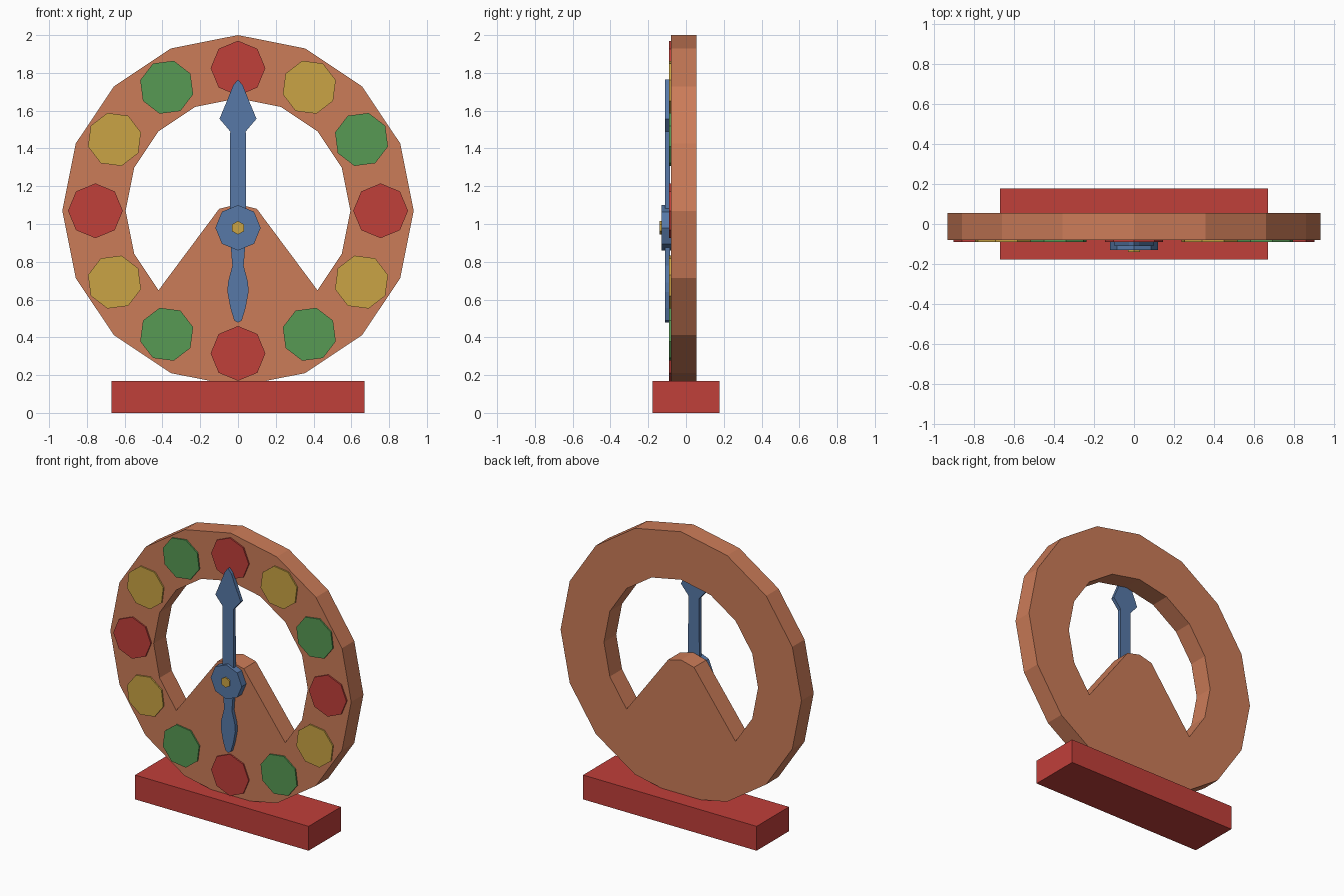
import bpy, bmesh, math

if "Cube" in bpy.data.objects:
    bpy.data.objects.remove(bpy.data.objects["Cube"])


def material(name, rgb):
    m = bpy.data.materials.new(name)
    m.diffuse_color = (*rgb, 1)
    m.use_nodes = True
    m.node_tree.nodes["Principled BSDF"].inputs["Base Color"].default_value = m.diffuse_color
    return m


ORANGE = material("terracotta", (0.60, 0.20, 0.098))
RED = material("red", (0.53, 0.05, 0.042))
YELLOW = material("mustard", (0.59, 0.37, 0.058))
GREEN = material("green", (0.095, 0.32, 0.088))
BLUE = material("blue", (0.095, 0.19, 0.39))


def plate(name, loops, y0, y1, mat):
    """Flat plate from closed (x, z) outlines; extra loops are holes."""
    bm = bmesh.new()
    caps = {y0: [], y1: []}
    for loop in loops:
        rows = []
        for y in (y0, y1):
            row = [bm.verts.new((x, y, z)) for x, z in loop]
            caps[y] += [bm.edges.new((row[i - 1], row[i])) for i in range(len(row))]
            rows.append(row)
        a, b = rows
        for i in range(len(a)):
            bm.faces.new((a[i - 1], a[i], b[i], b[i - 1]))
    for edges in caps.values():
        bmesh.ops.triangle_fill(bm, edges=edges, use_beauty=True)
    bmesh.ops.recalc_face_normals(bm, faces=bm.faces)
    me = bpy.data.meshes.new(name)
    bm.to_mesh(me)
    bm.free()
    me.materials.append(mat)
    ob = bpy.data.objects.new(name, me)
    bpy.context.collection.objects.link(ob)
    return ob


def polygon(cx, cz, r, n, turn=0.0):
    """Regular outline, first corner up, running clockwise."""
    return [(cx + r * math.sin(turn + i * math.tau / n),
             cz + r * math.cos(turn + i * math.tau / n)) for i in range(n)]


def mirrored(right):
    """Close a right-hand half outline (top to bottom) by mirroring in x."""
    return right + [(-x, z) for x, z in reversed(right) if x > 0]


CZ = 1.07       # dial centre height
HUB_Z = 0.98    # pointer pivot height

# Base block
plate("base", [mirrored([(0.67, 0.17), (0.67, 0.0)])], -0.178, 0.178, RED)

# Dial ring with the pivot support wedge left standing in its opening
opening = polygon(0, CZ, 0.595, 16)[:7] + [(0.10, 1.08), (0, 1.105)]
plate("dial_ring", [polygon(0, CZ, 0.93, 16), mirrored(opening)], -0.08, 0.055, ORANGE)

# Twelve octagonal hour markers
colours = [RED, YELLOW, GREEN, RED, YELLOW, GREEN, RED, GREEN, YELLOW, RED, YELLOW, GREEN]
for i, mat in enumerate(colours):
    a = i * math.tau / 12
    plate(f"hour_marker_{i}",
          [polygon(0.755 * math.sin(a), CZ + 0.755 * math.cos(a), 0.145, 8, a)],
          -0.09, -0.079, mat)

# Pointer hands
long_hand = [(0, 1.765), (0.025, 1.735), (0.055, 1.66), (0.098, 1.557),
             (0.041, 1.49), (0.044, HUB_Z)]
short_hand = [(0.04, HUB_Z), (0.038, 0.88), (0.03, 0.78), (0.053, 0.69), (0.056, 0.64),
              (0.04, 0.555), (0.02, 0.49), (0, 0.478)]
plate("long_hand", [mirrored(long_hand)], -0.11, -0.085, BLUE)
plate("short_hand", [mirrored(short_hand)], -0.11, -0.085, BLUE)

# Hub and centre pin
plate("hub", [polygon(0, HUB_Z, 0.12, 8)], -0.13, -0.08, BLUE)
plate("centre_pin", [polygon(0, HUB_Z, 0.036, 6)], -0.14, -0.125, YELLOW)
